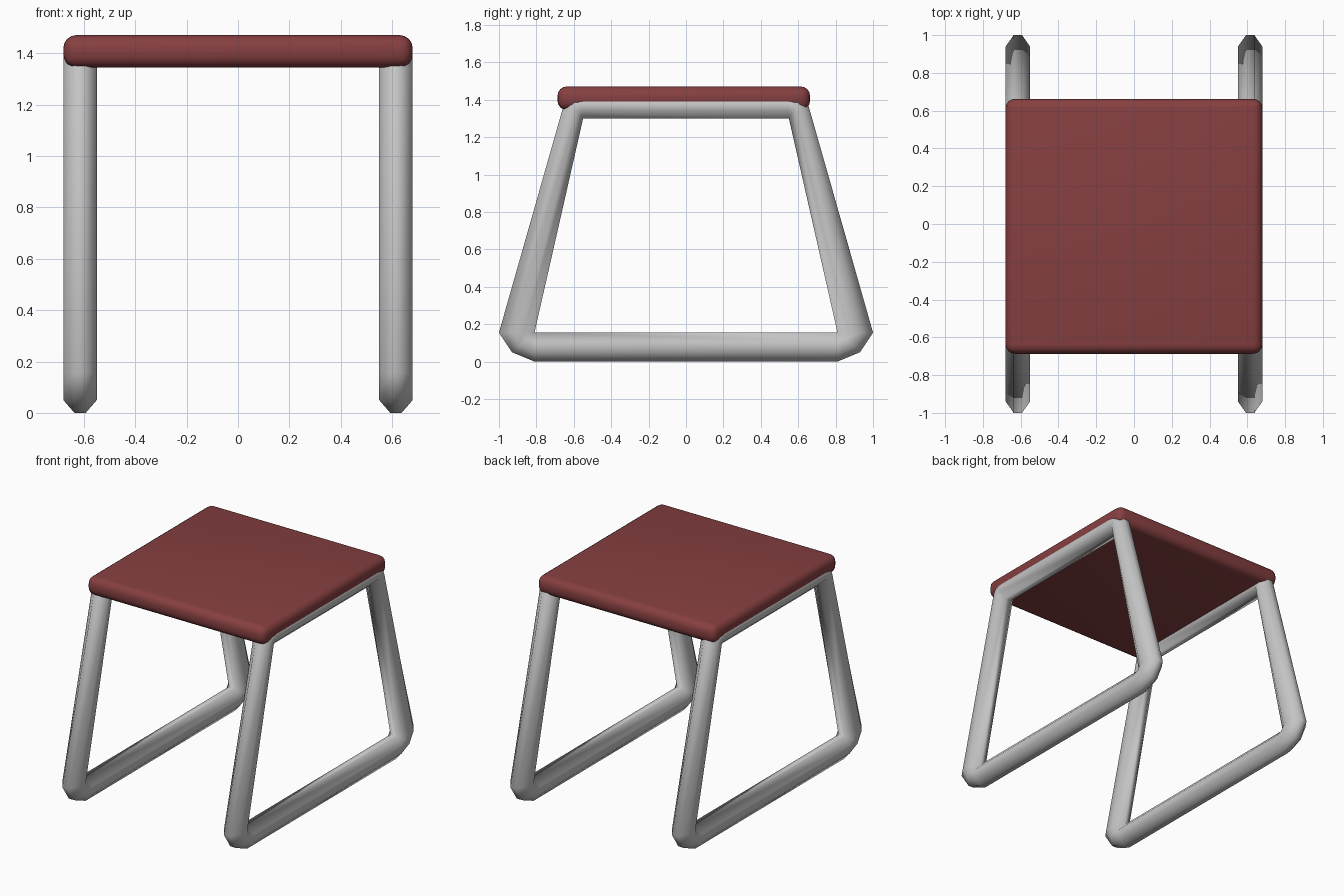
import bpy, bmesh, math
from mathutils import Vector

cube = bpy.data.objects.get("Cube")
if cube:
    bpy.data.objects.remove(cube, do_unlink=True)


def material(name, rgb):
    m = bpy.data.materials.new(name)
    m.use_nodes = True
    m.diffuse_color = (*rgb, 1)
    m.node_tree.nodes["Principled BSDF"].inputs["Base Color"].default_value = (*rgb, 1)
    return m


def finish(name, bm, mat, angle):
    bmesh.ops.recalc_face_normals(bm, faces=bm.faces)
    mesh = bpy.data.meshes.new(name)
    bm.to_mesh(mesh)
    bm.free()
    mesh.materials.append(mat)
    ob = bpy.data.objects.new(name, mesh)
    bpy.context.collection.objects.link(ob)
    bpy.ops.object.select_all(action='DESELECT')
    ob.select_set(True)
    bpy.context.view_layer.objects.active = ob
    bpy.ops.object.shade_smooth_by_angle(angle=math.radians(angle))
    return ob


red = material("dark red", (0.24, 0.05, 0.052))
grey = material("light grey", (0.55, 0.55, 0.55))

# Frame outline as (inner y, inner z, outer y, outer z), bottom corner then top corner
HALF = [(0.81, 0.155, 0.81, 0.0), (0.81, 0.155, 0.93, 0.05), (0.81, 0.155, 1.0, 0.155),
        (0.55, 1.30, 0.65, 1.385), (0.55, 1.30, 0.62, 1.42), (0.55, 1.30, 0.55, 1.43)]
STATIONS = HALF + [(-a, b, -c, d) for a, b, c, d in reversed(HALF)]
# Octagonal tube section: sideways offset, fraction from inner to outer outline
SECTION = [(0.022, 0), (0.065, 0.32), (0.065, 0.68), (0.022, 1)]
SECTION += [(-s, t) for s, t in reversed(SECTION)]


def side_frame(name, x):
    bm = bmesh.new()
    rings = []
    for iy, iz, oy, oz in STATIONS:
        inner, outer = Vector((0, iy, iz)), Vector((0, oy, oz))
        rings.append([bm.verts.new(inner.lerp(outer, t) + Vector((x + s, 0, 0)))
                      for s, t in SECTION])
    for a, b in zip(rings, rings[1:] + rings[:1]):
        for i in range(len(SECTION)):
            j = (i + 1) % len(SECTION)
            bm.faces.new((a[i], a[j], b[j], b[i]))
    bmesh.ops.remove_doubles(bm, verts=bm.verts, dist=0.0005)
    return finish(name, bm, grey, 60)


side_frame("left_leg_frame", 0.615)
side_frame("right_leg_frame", -0.615)

# Seat: slab with rounded edges
bm = bmesh.new()
bmesh.ops.create_cube(bm, size=1)
bmesh.ops.scale(bm, vec=(1.36, 1.35, 0.126), verts=bm.verts)
bmesh.ops.translate(bm, vec=(0, -0.012, 1.408), verts=bm.verts)
bmesh.ops.bevel(bm, geom=bm.edges[:], offset=0.05, segments=4, profile=0.5, affect='EDGES')
finish("seat", bm, red, 40)
